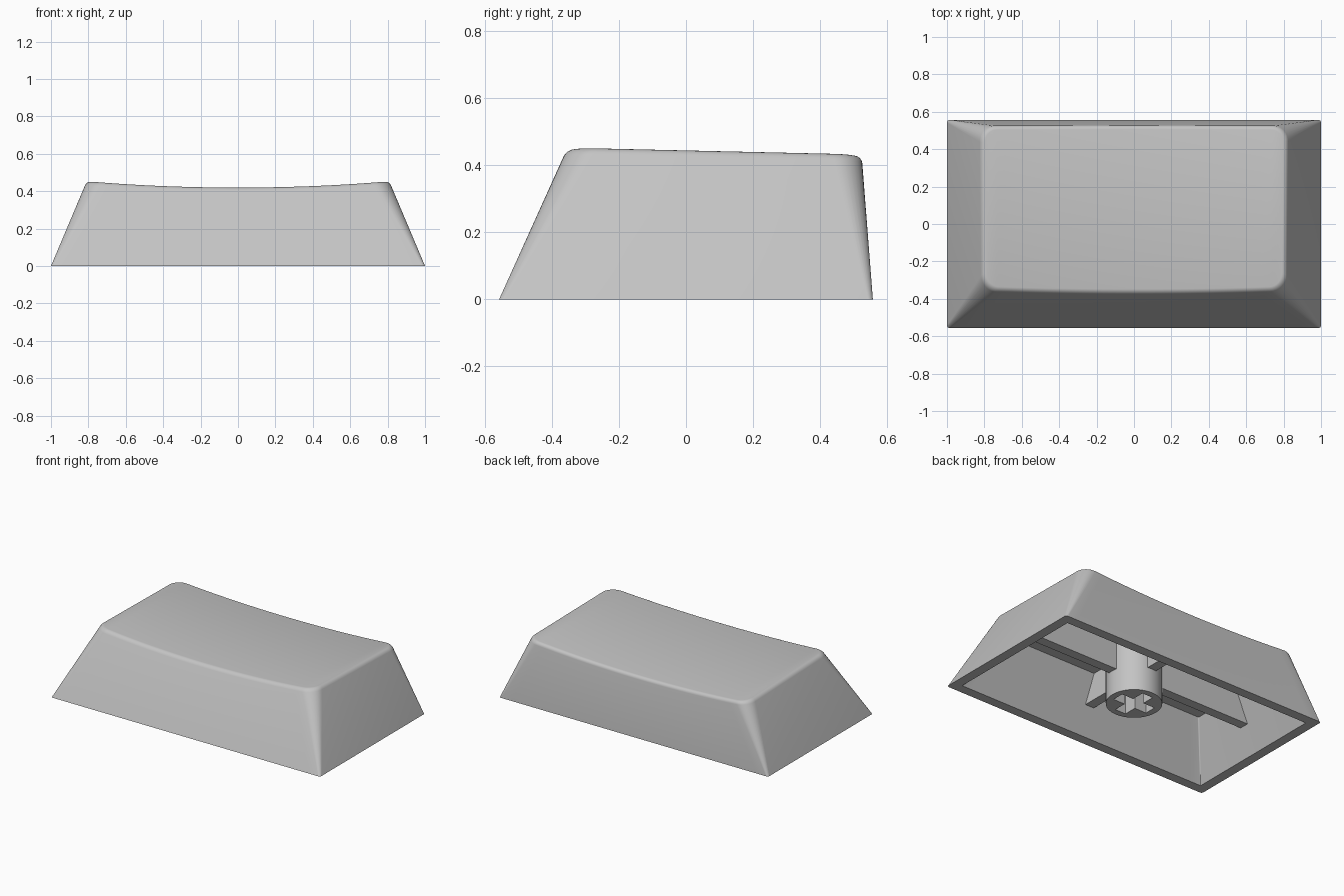
import bpy, bmesh
from math import sin, cos, pi, radians
from mathutils import Vector

cube = bpy.data.objects.get("Cube")
if cube:
    bpy.data.objects.remove(cube)

grey = bpy.data.materials.new("light_grey_plastic")
grey.use_nodes = True
COLOUR = (0.55, 0.55, 0.55, 1)
grey.diffuse_color = COLOUR
grey.node_tree.nodes["Principled BSDF"].inputs["Base Color"].default_value = COLOUR

HEIGHT, WALL, CEILING, RIB_Z = 0.45, 0.065, 0.35, 0.17
SIDE, ARC = 28, 8          # steps along a long side and round a corner
STEM_R = 0.17


def lerp(a, b, t):
    return a + (b - a) * t


def section(z):
    """Half width, half depth, centre y and corner radius at a height."""
    t = z / HEIGHT
    return lerp(1, 0.81, t), lerp(0.557, 0.438, t), lerp(0, 0.084, t), lerp(0.015, 0.09, t)


def half_outline(z, inset):
    """Front half of a rounded rectangle, from -x to +x."""
    hx, hy, cy, r = section(z)
    hx, hy, r = hx - inset, hy - inset, max(r - inset, 0.004)
    pts = []
    for i in range(ARC + 1):
        a = pi + i / ARC * pi / 2
        pts.append((-hx + r + r * cos(a), -hy + r + r * sin(a)))
    for i in range(1, SIDE):
        pts.append((lerp(-hx + r, hx - r, i / SIDE), -hy))
    pts += [(-x, y) for x, y in reversed(pts[:ARC + 1])]
    return pts, cy


def outline(z, inset):
    pts, cy = half_outline(z, inset)
    return [(x, y + cy) for x, y in pts] + [(x, cy - y) for x, y in reversed(pts)]


def dish(x, y):
    """Height of the scooped, slightly tilted top."""
    return 0.4445 - 0.023 * y - 0.033 * (1 - (x / 0.8) ** 2)


def finish(obj, angle=30):
    if not obj.data.materials:
        obj.data.materials.append(grey)
    bpy.ops.object.select_all(action='DESELECT')
    obj.select_set(True)
    bpy.context.view_layer.objects.active = obj
    bpy.ops.object.shade_smooth_by_angle(angle=radians(angle))
    return obj


def from_bmesh(name, bm):
    bmesh.ops.recalc_face_normals(bm, faces=bm.faces[:])
    mesh = bpy.data.meshes.new(name)
    bm.to_mesh(mesh)
    bm.free()
    obj = bpy.data.objects.new(name, mesh)
    bpy.context.collection.objects.link(obj)
    return finish(obj)


def dished_ring(bm, inset, drop):
    """Ring that follows the dish, kept on the sloping walls."""
    ring = []
    for i, (x, y) in enumerate(outline(HEIGHT, inset)):
        z = dish(x, y) - drop
        ring.append(bm.verts.new((*outline(z, inset)[i], z)))
    return ring


def flat_ring(bm, inset, z):
    return [bm.verts.new((x, y, z)) for x, y in outline(z, inset)]


def bridge(bm, a, b):
    n = len(a)
    for i in range(n):
        j = (i + 1) % n
        bm.faces.new((a[i], a[j], b[j], b[i]))


# Hollow cap: ceiling, inner wall, rim, outer wall, rounded edge, scooped top
bm = bmesh.new()
rings = [flat_ring(bm, WALL, CEILING), flat_ring(bm, WALL, 0), flat_ring(bm, 0, 0)]
for k in range(5):
    a = k / 4 * pi / 2
    rings.append(dished_ring(bm, 0.02 * (1 - cos(a)), 0.02 * (1 - sin(a))))
for lower, upper in zip(rings, rings[1:]):
    bridge(bm, lower, upper)
bm.faces.new(rings[0])
top = rings[-1]
n = len(top)
for i in range(n // 2 - 1):
    bm.faces.new((top[i], top[i + 1], top[n - 2 - i], top[n - 1 - i]))
from_bmesh("key_cap_shell", bm)


# Four ribs under the ceiling, running from the stem into the walls
def rib(name, direction, width=0.065):
    d = Vector(direction)
    side = Vector((-d.y, d.x, 0)) * width / 2
    bm = bmesh.new()
    profile = []
    for z in (RIB_Z, CEILING + 0.01):
        hx, hy, cy, _ = section(z)
        reach = (hx if d.x else hy + cy * d.y) - WALL + 0.02
        profile += [(STEM_R - 0.02, z), (reach, z)]
    order = [profile[k] for k in (0, 1, 3, 2)]
    faces = [[bm.verts.new(d * r + side * s + Vector((0, 0, z))) for r, z in order] for s in (-1, 1)]
    bridge(bm, *faces)
    for f in faces:
        bm.faces.new(f)
    from_bmesh(name, bm)


for name, direction in (("left_rib", (1, 0, 0)), ("right_rib", (-1, 0, 0)),
                        ("back_rib", (0, 1, 0)), ("front_rib", (0, -1, 0))):
    rib(name, direction)

# Stem: round post with a cross-shaped socket
LONG, SHORT, DEPTH = 0.127, 0.04, 0.25
corner = [(LONG, -SHORT), (LONG, SHORT), (SHORT, SHORT)]
cross = []
for q in range(4):
    c, s = round(cos(q * pi / 2)), round(sin(q * pi / 2))
    cross += [(c * x - s * y, s * x + c * y) for x, y in corner]
circle = [(STEM_R * cos(2 * pi * i / 48), STEM_R * sin(2 * pi * i / 48)) for i in range(48)]

curve = bpy.data.curves.new("stem", 'CURVE')
curve.dimensions = '2D'
curve.fill_mode = 'BOTH'
curve.extrude = DEPTH / 2
for pts in (circle, cross):
    spline = curve.splines.new('POLY')
    spline.points.add(len(pts) - 1)
    spline.use_cyclic_u = True
    for p, (x, y) in zip(spline.points, pts):
        p.co = (x, y, 0, 1)
stem = bpy.data.objects.new("stem", curve)
stem.location.z = DEPTH / 2 + 0.005
bpy.context.collection.objects.link(stem)
bpy.ops.object.select_all(action='DESELECT')
stem.select_set(True)
bpy.context.view_layer.objects.active = stem
bpy.ops.object.convert(target='MESH')
stem = bpy.context.object
bm = bmesh.new()
bm.from_mesh(stem.data)
bmesh.ops.remove_doubles(bm, verts=bm.verts[:], dist=0.0005)
bmesh.ops.recalc_face_normals(bm, faces=bm.faces[:])
bm.to_mesh(stem.data)
bm.free()
finish(stem)

# Solid root joining the stem to the ceiling
bpy.ops.mesh.primitive_cylinder_add(vertices=48, radius=STEM_R, depth=CEILING + 0.01 - DEPTH,
                                    location=(0, 0, (CEILING + 0.01 + DEPTH) / 2))
root = bpy.context.object
root.name = "stem_root"
finish(root)
